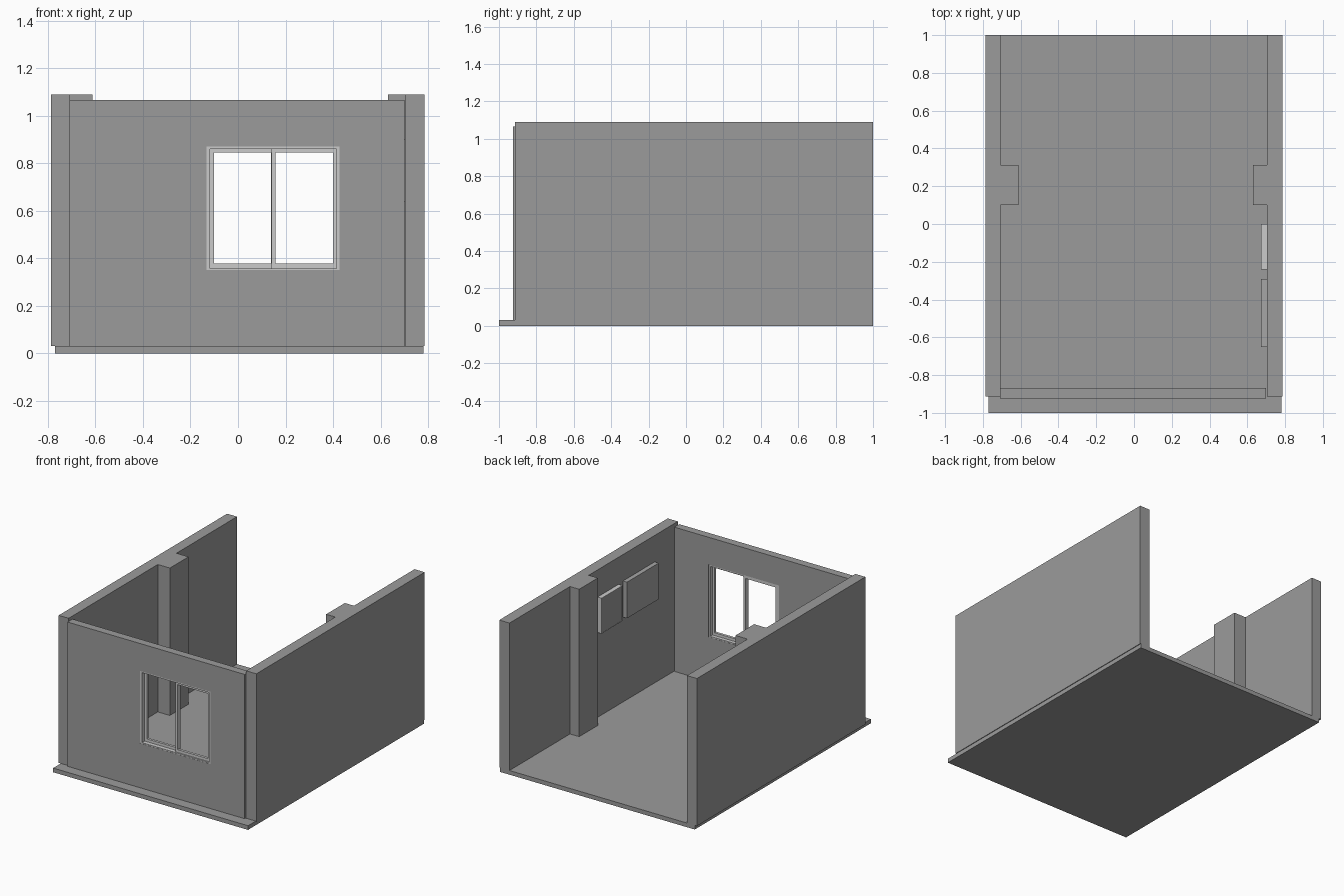
import bpy, bmesh

if "Cube" in bpy.data.objects:
    bpy.data.objects.remove(bpy.data.objects["Cube"])


def material(name, v):
    m = bpy.data.materials.new(name)
    m.diffuse_color = (v, v, v, 1)
    m.use_nodes = True
    m.node_tree.nodes["Principled BSDF"].inputs["Base Color"].default_value = m.diffuse_color
    return m


dark = material("dark_grey", 0.33)
mid = material("mid_grey", 0.38)
light = material("light_grey", 0.74)


def finish(name, bm, mat):
    bmesh.ops.recalc_face_normals(bm, faces=bm.faces)
    me = bpy.data.meshes.new(name)
    bm.to_mesh(me)
    bm.free()
    me.materials.append(mat)
    ob = bpy.data.objects.new(name, me)
    bpy.context.collection.objects.link(ob)
    return ob


def prism(name, outline, z0, z1, mat=dark):
    """Extrude an xy outline from z0 to z1."""
    bm = bmesh.new()
    face = bm.faces.new([bm.verts.new((x, y, z0)) for x, y in outline])
    # keep the base face so that the solid is closed
    top = bmesh.ops.extrude_face_region(bm, geom=[face], use_keep_orig=True)["geom"]
    bmesh.ops.translate(bm, vec=(0, 0, z1 - z0),
                        verts=[v for v in top if isinstance(v, bmesh.types.BMVert)])
    return finish(name, bm, mat)


def box(name, x0, x1, y0, y1, z0, z1, mat=dark):
    return prism(name, [(x0, y0), (x1, y0), (x1, y1), (x0, y1)], z0, z1, mat)


def ring(name, outer, inner, d0, d1, mat, along_y=False):
    """Upright slab with a rectangular hole; rectangles are (u0, u1, z0, z1)."""
    bm = bmesh.new()
    loops = []
    for (u0, u1, z0, z1), d in ((outer, d0), (outer, d1), (inner, d1), (inner, d0)):
        pts = [(u0, z0), (u1, z0), (u1, z1), (u0, z1)]
        loops.append([bm.verts.new((d, u, z) if along_y else (u, d, z)) for u, z in pts])
    for i in range(4):
        a, b = loops[i], loops[(i + 1) % 4]
        for k in range(4):
            n = (k + 1) % 4
            bm.faces.new((a[k], a[n], b[n], b[k]))
    return finish(name, bm, mat)


# Floor slab
box("floor", -0.77, 0.78, -1, 1, 0, 0.03)

# Side walls, each with a pillar in its outline
for side, out, face, pillar in (("left", -0.787, -0.708, -0.612),
                                ("right", 0.785, 0.704, 0.631)):
    prism(side + "_wall",
          [(out, -0.913), (face, -0.913), (face, 0.10), (pillar, 0.10),
           (pillar, 0.312), (face, 0.312), (face, 1), (out, 1)], 0.03, 1.09)

# Front wall with window opening
opening = (-0.132, 0.427, 0.35, 0.87)
ring("front_wall", (-0.71, 0.70, 0.03, 1.067), opening, -0.924, -0.868, dark)

# Window frame and two sliding sashes
inside = (-0.117, 0.415, 0.358, 0.861)
ring("window_frame", opening, inside, -0.923, -0.869, light)
ring("left_sash", (-0.117, 0.155, 0.358, 0.861), (-0.10, 0.138, 0.378, 0.845),
     -0.893, -0.875, light)
ring("right_sash", (0.142, 0.415, 0.358, 0.861), (0.158, 0.40, 0.378, 0.845),
     -0.914, -0.895, light)

# Wall panels on the right wall: one light framed, one plain
ring("panel_frame", (-0.24, 0, 0.64, 0.895), (-0.236, -0.004, 0.644, 0.891),
     0.672, 0.704, light, along_y=True)
box("panel_face", 0.673, 0.704, -0.236, -0.004, 0.644, 0.891)
box("plain_panel", 0.672, 0.704, -0.65, -0.29, 0.64, 0.90, mid)
